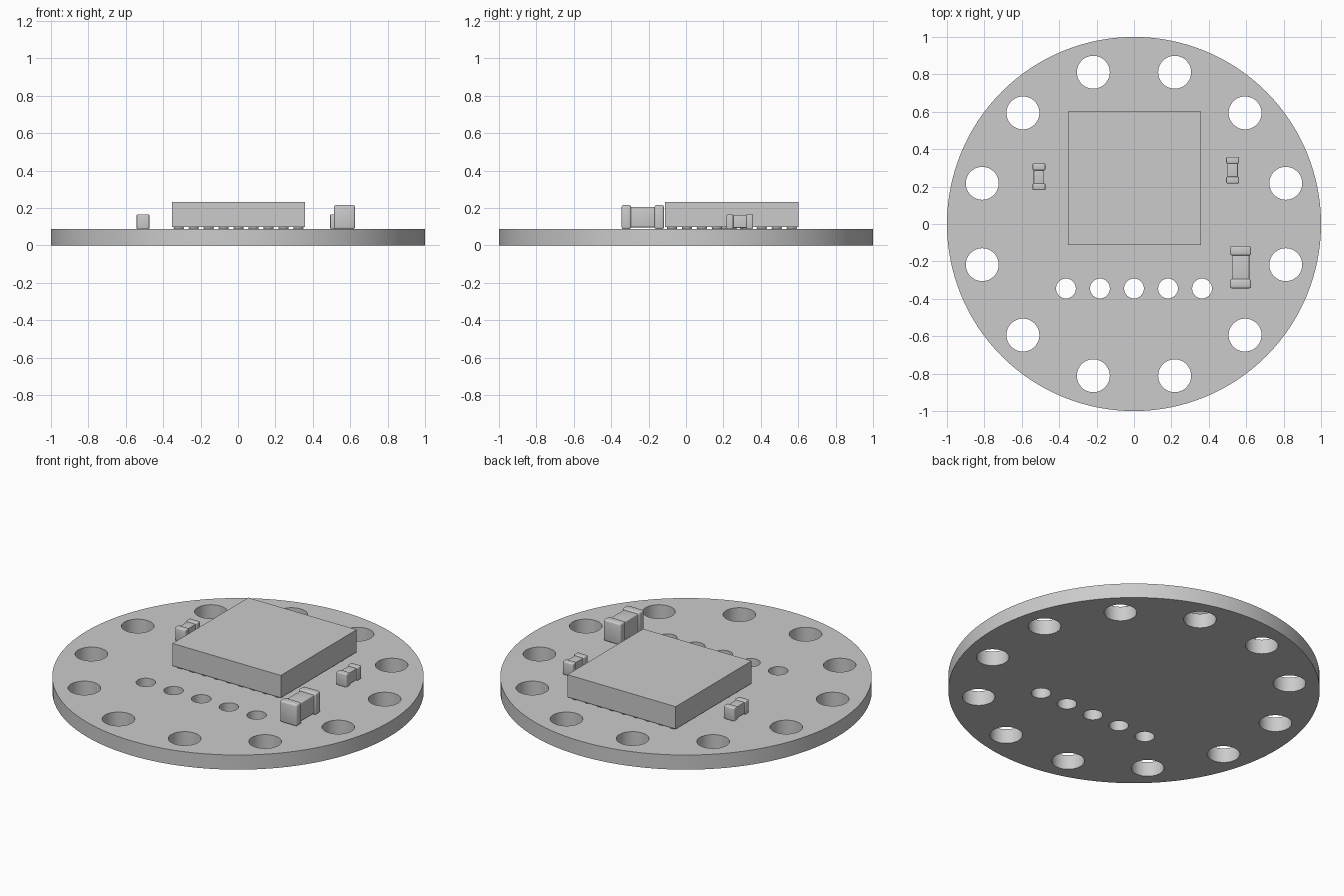
import bpy
import math

default_cube = bpy.data.objects.get("Cube")
if default_cube:
    bpy.data.objects.remove(default_cube)

grey = bpy.data.materials.new("plain grey")
grey.use_nodes = True
colour = (0.6, 0.6, 0.6, 1)
grey.diffuse_color = colour
grey.node_tree.nodes["Principled BSDF"].inputs["Base Color"].default_value = colour

BOARD_TOP = 0.087


def finish(obj, name):
    obj.name = name
    obj.data.materials.clear()
    obj.data.materials.append(grey)
    return obj


def activate(obj):
    bpy.ops.object.select_all(action='DESELECT')
    obj.select_set(True)
    bpy.context.view_layer.objects.active = obj


def box(name, low, high, bevel=0):
    centre = [(a + b) / 2 for a, b in zip(low, high)]
    bpy.ops.mesh.primitive_cube_add(size=1, location=centre)
    obj = finish(bpy.context.object, name)
    obj.scale = [b - a for a, b in zip(low, high)]
    bpy.ops.object.transform_apply(location=False, rotation=False, scale=True)
    if bevel:
        mod = obj.modifiers.new("rounded edges", 'BEVEL')
        mod.width = bevel
        mod.segments = 3
        bpy.ops.object.modifier_apply(modifier=mod.name)
        bpy.ops.object.shade_smooth_by_angle(angle=math.radians(35))
    return obj


def cylinder(name, x, y, radius, z, depth, sides):
    bpy.ops.mesh.primitive_cylinder_add(vertices=sides, radius=radius, depth=depth,
                                        location=(x, y, z))
    return finish(bpy.context.object, name)


# Round board
board = cylinder("round_board", 0, 0, 1, BOARD_TOP / 2, BOARD_TOP, 128)

# Rim holes and the row of pin holes
cutters = []
for i in range(12):
    a = math.radians(15 + 30 * i)
    cutters.append(cylinder("hole_cutter", 0.84 * math.cos(a), 0.84 * math.sin(a),
                            0.088, BOARD_TOP / 2, 0.3, 48))
for i in range(-2, 3):
    cutters.append(cylinder("hole_cutter", 0.182 * i, -0.345, 0.053,
                            BOARD_TOP / 2, 0.3, 32))
activate(cutters[0])
for c in cutters:
    c.select_set(True)
bpy.ops.object.join()
cutter = bpy.context.object
cutter.hide_render = True

activate(board)
cut = board.modifiers.new("holes", 'BOOLEAN')
cut.operation = 'DIFFERENCE'
cut.solver = 'EXACT'
cut.object = cutter
bpy.ops.object.modifier_apply(modifier=cut.name)
bpy.data.objects.remove(cutter)
bpy.ops.object.shade_smooth_by_angle(angle=math.radians(30))

# Square chip package on a grid of solder balls
CHIP_X, CHIP_Y, HALF = 0.003, 0.245, 0.356
box("chip_package", (CHIP_X - HALF, CHIP_Y - HALF, 0.099),
    (CHIP_X + HALF, CHIP_Y + HALF, 0.232))

balls = []
for i in range(-4, 5):
    for j in range(-4, 5):
        bpy.ops.mesh.primitive_uv_sphere_add(
            segments=12, ring_count=8, radius=0.028,
            location=(CHIP_X + 0.08 * i, CHIP_Y + 0.08 * j, 0.093))
        ball = bpy.context.object
        ball.scale.z = 0.4
        balls.append(finish(ball, "solder_ball"))
activate(balls[0])
for b in balls:
    b.select_set(True)
bpy.ops.object.join()
bpy.context.object.name = "solder_balls"
bpy.ops.object.shade_smooth_by_angle(angle=math.radians(40))


# Small two-ended components: slim body between wider end caps
def chip_component(name, x, y, width, length, height, cap, inset, bevel):
    w, l = width / 2, length / 2
    top = BOARD_TOP + height
    box(name + "_body", (x - w + inset, y - l + cap / 2, BOARD_TOP + inset),
        (x + w - inset, y + l - cap / 2, top - inset), bevel / 2)
    for side, a, b in (("front", -l, -l + cap), ("back", l - cap, l)):
        box(name + "_" + side + "_cap", (x - w, y + a, BOARD_TOP),
            (x + w, y + b, top), bevel)


chip_component("right_capacitor", -0.508, 0.252, 0.068, 0.142, 0.079, 0.036, 0.006, 0.006)
chip_component("left_capacitor", 0.527, 0.288, 0.068, 0.142, 0.079, 0.036, 0.006, 0.006)
chip_component("large_capacitor", 0.570, -0.231, 0.112, 0.226, 0.128, 0.05, 0.009, 0.01)
